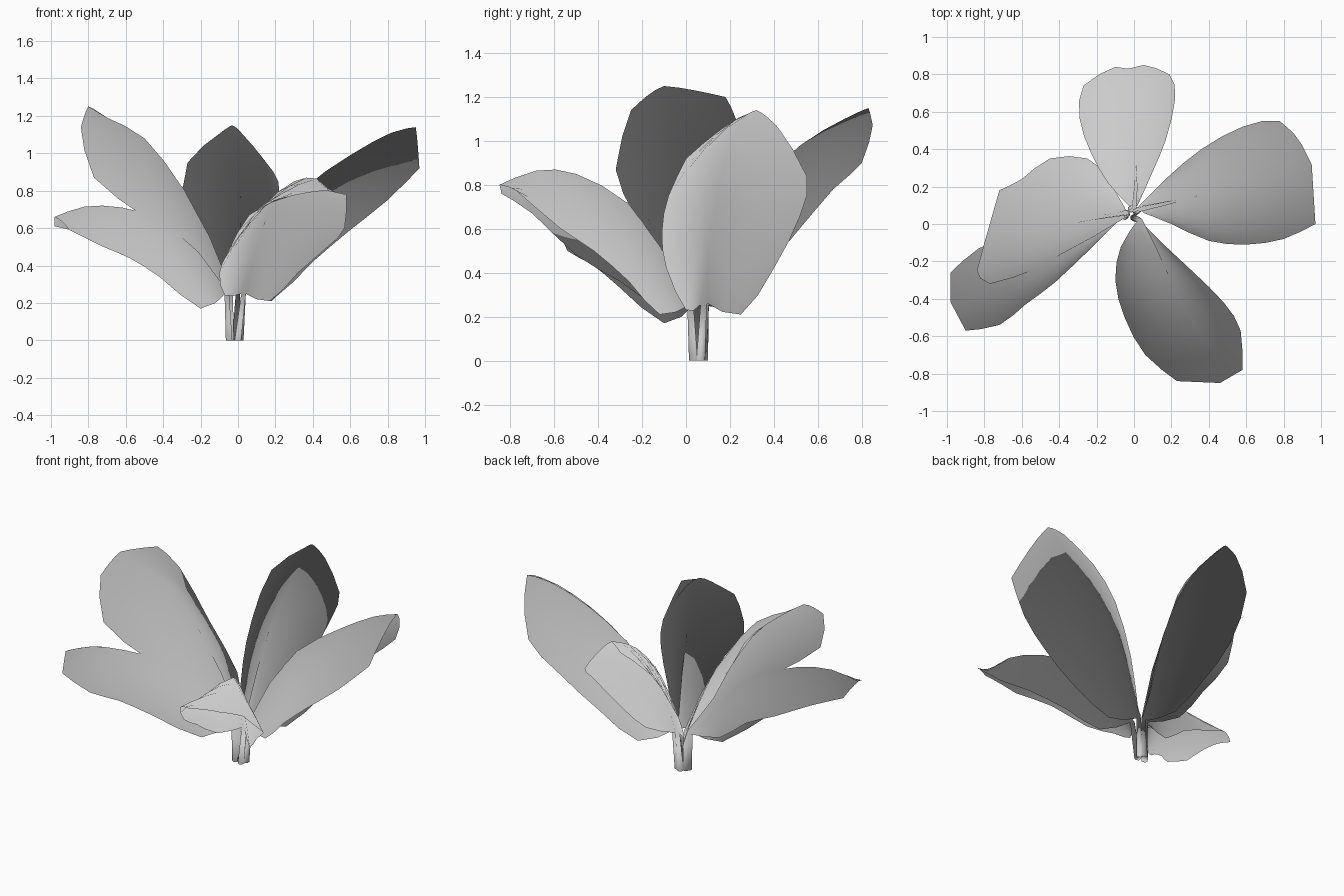
import bpy
import bmesh
from mathutils import Vector

cube = bpy.data.objects.get("Cube")
if cube:
    bpy.data.objects.remove(cube)

grey = bpy.data.materials.new("leaf grey")
grey.use_nodes = True
grey.diffuse_color = (0.6, 0.6, 0.6, 1)
grey.node_tree.nodes["Principled BSDF"].inputs["Base Color"].default_value = grey.diffuse_color

HEART = Vector((0, 0.06, 0))  # middle of the plant at ground level
COLUMNS = 4
STEPS = 2


def spline(values, t):
    """Smooth point at row t of a list of points."""
    i = min(int(t), len(values) - 2)
    f = t - i
    a, b = values[i], values[i + 1]
    before = values[i - 1] if i else a
    after = values[i + 2] if i + 2 < len(values) else b
    m, n = (b - before) / 2, (after - a) / 2
    return (a * (1 + 2 * f) * (1 - f) ** 2 + m * f * (1 - f) ** 2
            + b * f * f * (3 - 2 * f) + n * f * f * (f - 1))


def finish(name, bm):
    """Turn the bmesh into an object with foliage normals spreading from the heart."""
    bmesh.ops.recalc_face_normals(bm, faces=bm.faces)
    mesh = bpy.data.meshes.new(name)
    bm.to_mesh(mesh)
    bm.free()
    for p in mesh.polygons:
        p.use_smooth = True
    mesh.normals_split_custom_set_from_vertices(
        [(v.co - HEART).normalized() for v in mesh.vertices])
    mesh.materials.append(grey)
    bpy.context.collection.objects.link(bpy.data.objects.new(name, mesh))


def blade(name, rib, first_edge, second_edge):
    """Arched blade spanning from the rib down to its two edges."""
    bm = bmesh.new()
    rows = []
    for k in range((len(rib) - 1) * STEPS + 1):
        t = k / STEPS
        centre = spline(rib, t)
        row = []
        for c in range(-COLUMNS, COLUMNS + 1):
            u = abs(c) / COLUMNS
            span = spline(first_edge if c < 0 else second_edge, t) - centre
            row.append(bm.verts.new(centre + Vector((span.x * u, span.y * u, span.z * u ** 1.35))))
        rows.append(row)
    for low, high in zip(rows, rows[1:]):
        for c in range(2 * COLUMNS):
            bm.faces.new((low[c], low[c + 1], high[c + 1], high[c]))
    finish(name, bm)


def stem(name, rib):
    """Tapered stalk from the ground to the middle of the blade."""
    foot = Vector((-0.015, 0.06, 0)) + (rib[2] - HEART) * Vector((0.08, 0.08, 0))
    path = [foot] + [p + Vector((0, 0, 0.003)) for p in rib[:3]]
    bm = bmesh.new()
    rings = []
    for p, r in zip(path, (0.02, 0.014, 0.01, 0.003)):
        ring = bmesh.ops.create_circle(bm, segments=6, radius=r)["verts"]
        bmesh.ops.translate(bm, verts=ring, vec=p)
        rings.append(ring)
    for a, b in zip(rings, rings[1:]):
        for i in range(6):
            j = (i + 1) % 6
            bm.faces.new((a[i], a[j], b[j], b[i]))
    bm.faces.new(rings[0])
    finish(name, bm)


def leaf(name, *lines):
    """One leaf from its rib and two edge lines, each running base to tip."""
    rib, first_edge, second_edge = [[Vector(p) for p in line] for line in lines]
    blade(name + "_leaf", rib, first_edge, second_edge)
    stem(name + "_stem", rib)


leaf("left",
     ((.03, .08, .25), (.17, .11, .55), (.34, .15, .8), (.6, .2, .99), (.82, .27, 1.11), (.95, .32, 1.14)),
     ((.05, .06, .25), (.2, 0, .23), (.4, -.09, .42), (.6, -.11, .59), (.8, -.08, .75), (.97, 0, .92)),
     ((.03, .1, .26), (.18, .25, .21), (.36, .4, .42), (.58, .52, .66), (.78, .55, .84), (.9, .42, 1.06)))

leaf("back",
     ((0, .09, .25), (.01, .2, .55), (.01, .31, .77), (0, .52, .98), (-.02, .72, 1.1), (-.03, .83, 1.15)),
     ((-.03, .1, .25), (-.14, .22, .3), (-.23, .38, .48), (-.29, .56, .68), (-.27, .74, .95), (-.1, .84, 1.1)),
     ((.02, .1, .25), (.1, .28, .33), (.17, .45, .52), (.22, .67, .78), (.19, .8, .9), (.05, .85, 1.07)))

leaf("front",
     ((.03, .02, .25), (.11, -.13, .52), (.18, -.27, .72), (.3, -.5, .85), (.42, -.68, .865), (.46, -.85, .8)),
     ((.02, .02, .25), (-.07, -.12, .24), (-.1, -.3, .36), (-.05, -.5, .48), (.06, -.7, .67), (.23, -.84, .76)),
     ((.04, .01, .25), (.17, -.12, .21), (.32, -.26, .36), (.48, -.42, .5), (.57, -.57, .6), (.58, -.78, .78)))

leaf("upper_right",
     ((-.04, .06, .25), (-.16, .04, .55), (-.3, .01, .82), (-.5, -.03, 1.08), (-.7, -.06, 1.19), (-.8, -.1, 1.25)),
     ((-.05, .05, .25), (-.15, -.03, .3), (-.32, -.14, .5), (-.5, -.23, .66), (-.77, -.32, .87), (-.84, -.25, 1.14)),
     ((-.05, .09, .25), (-.15, .25, .25), (-.25, .35, .42), (-.45, .35, .7), (-.6, .24, 1.07), (-.72, .18, 1.2)))

leaf("lower_right",
     ((-.06, .04, .25), (-.22, -.06, .47), (-.41, -.17, .64), (-.62, -.29, .71), (-.82, -.37, .715), (-.98, -.42, .66)),
     ((-.07, .03, .25), (-.2, -.1, .17), (-.42, -.31, .34), (-.58, -.43, .44), (-.72, -.54, .5), (-.9, -.57, .59)),
     ((-.08, .06, .25), (-.25, 0, .25), (-.42, -.03, .38), (-.62, -.06, .47), (-.83, -.13, .57), (-.98, -.26, .61)))
